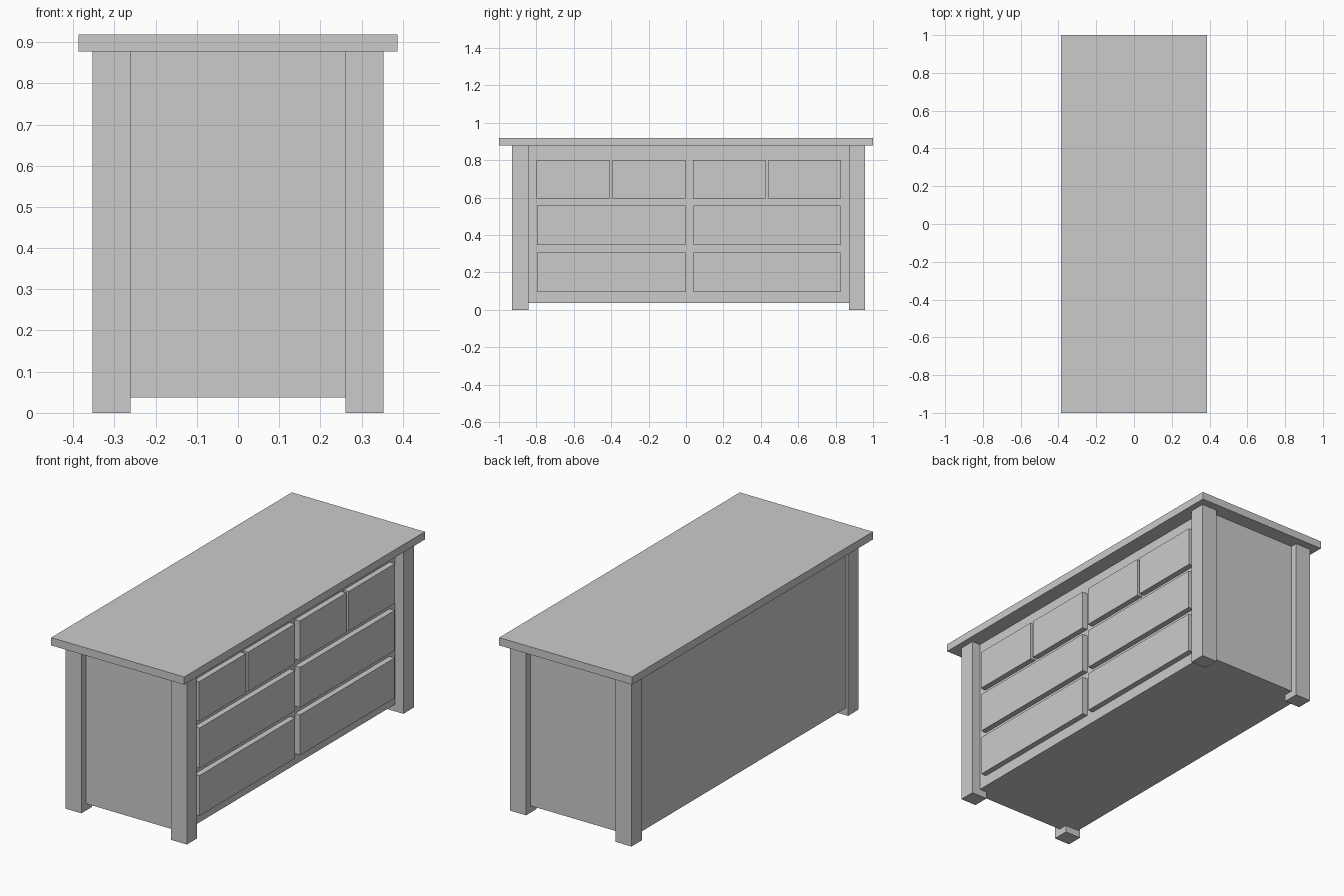
import bpy
import bmesh

if "Cube" in bpy.data.objects:
    bpy.data.objects.remove(bpy.data.objects["Cube"])


def box(name, x, y, z):
    """Axis-aligned box from (min, max) ranges."""
    mesh = bpy.data.meshes.new(name)
    bm = bmesh.new()
    bmesh.ops.create_cube(bm, size=1)
    for v in bm.verts:
        v.co = [r[0] if c < 0 else r[1] for c, r in zip(v.co, (x, y, z))]
    bm.to_mesh(mesh)
    bm.free()
    obj = bpy.data.objects.new(name, mesh)
    bpy.context.collection.objects.link(obj)
    return obj


TOP_Z = 0.877

# Overhanging top and recessed carcass
box("table_top", (-0.387, 0.387), (-1, 1), (TOP_Z, 0.918))
box("carcass", (-0.34, 0.304), (-0.892, 0.921), (0.037, TOP_Z))

# Corner legs
for side, xr in (("back", (-0.353, -0.261)), ("front", (0.261, 0.353))):
    for end, yr in (("left", (-0.929, -0.843)), ("right", (0.871, 0.957))):
        box(f"{side}_{end}_leg", xr, yr, (0, TOP_Z))

# Raised drawer fronts: two wide rows below a row of four small ones
wide = [(-0.796, -0.003), (0.04, 0.826)]
small = [(-0.8, -0.41), (-0.392, -0.003), (0.037, 0.424), (0.442, 0.829)]
rows = [("lower", wide, (0.095, 0.307)),
        ("middle", wide, (0.345, 0.557)),
        ("upper", small, (0.594, 0.802))]
for row, spans, zr in rows:
    for i, yr in enumerate(spans, 1):
        box(f"{row}_drawer_{i}", (0.29, 0.334), yr, zr)
